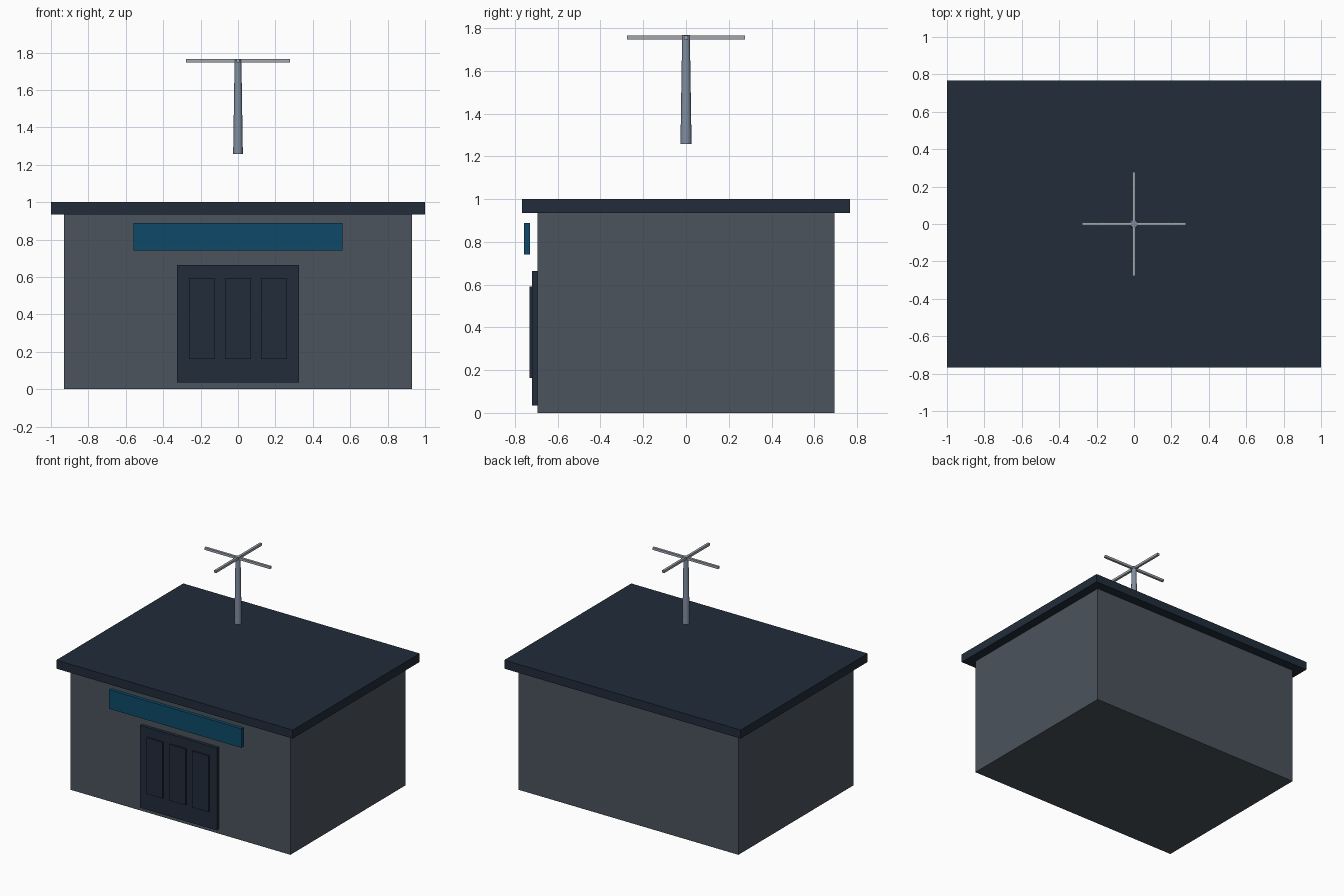
import bpy
import math

cube = bpy.data.objects.get("Cube")
if cube:
    bpy.data.objects.remove(cube, do_unlink=True)


def material(name, rgb):
    """Flat material from an 8-bit sRGB colour."""
    linear = [((c / 255 + 0.055) / 1.055) ** 2.4 for c in rgb]
    mat = bpy.data.materials.new(name)
    mat.use_nodes = True
    mat.diffuse_color = (*linear, 1)
    shader = next(n for n in mat.node_tree.nodes if n.type == 'BSDF_PRINCIPLED')
    shader.inputs["Base Color"].default_value = (*linear, 1)
    return mat


wall_grey = material("wall grey", (75, 83, 92))
dark_navy = material("dark navy", (33, 44, 58))
sign_blue = material("sign blue", (14, 74, 104))
mast_grey = material("mast grey", (128, 142, 160))
blade_grey = material("blade grey", (160, 167, 175))


def box(name, x, y, z, mat):
    """Box between (min, max) pairs on each axis."""
    spans = (x, y, z)
    bpy.ops.mesh.primitive_cube_add(size=1, location=[(a + b) / 2 for a, b in spans])
    obj = bpy.context.object
    obj.name = name
    obj.scale = [b - a for a, b in spans]
    bpy.ops.object.transform_apply(location=False, rotation=False, scale=True)
    obj.data.materials.append(mat)
    return obj


# Building
box("walls", (-0.93, 0.93), (-0.695, 0.695), (0, 0.935), wall_grey)
box("roof_slab", (-1, 1), (-0.767, 0.767), (0.935, 1), dark_navy)

# Entrance and sign
box("door", (-0.325, 0.325), (-0.72, -0.69), (0.035, 0.663), dark_navy)
for side, x in (("right", -0.193), ("middle", 0), ("left", 0.193)):
    box(f"door_panel_{side}", (x - 0.069, x + 0.069), (-0.733, -0.715),
        (0.163, 0.592), dark_navy)
box("sign_board", (-0.56, 0.56), (-0.757, -0.73), (0.742, 0.888), sign_blue)

# Tapered mast hovering over the roof
bottom, top = 1.257, 1.767
bpy.ops.mesh.primitive_cone_add(vertices=16, radius1=0.026, radius2=0.018,
                                depth=top - bottom, location=(0, 0, (bottom + top) / 2))
mast = bpy.context.object
mast.name = "mast"
mast.data.materials.append(mast_grey)
bpy.ops.object.shade_smooth_by_angle(angle=math.radians(30))

# Crossed blades
long, thin = (-0.277, 0.277), (-0.009, 0.009)
box("blade_across", long, thin, (1.747, 1.765), blade_grey)
box("blade_along", thin, long, (1.747, 1.765), blade_grey)
